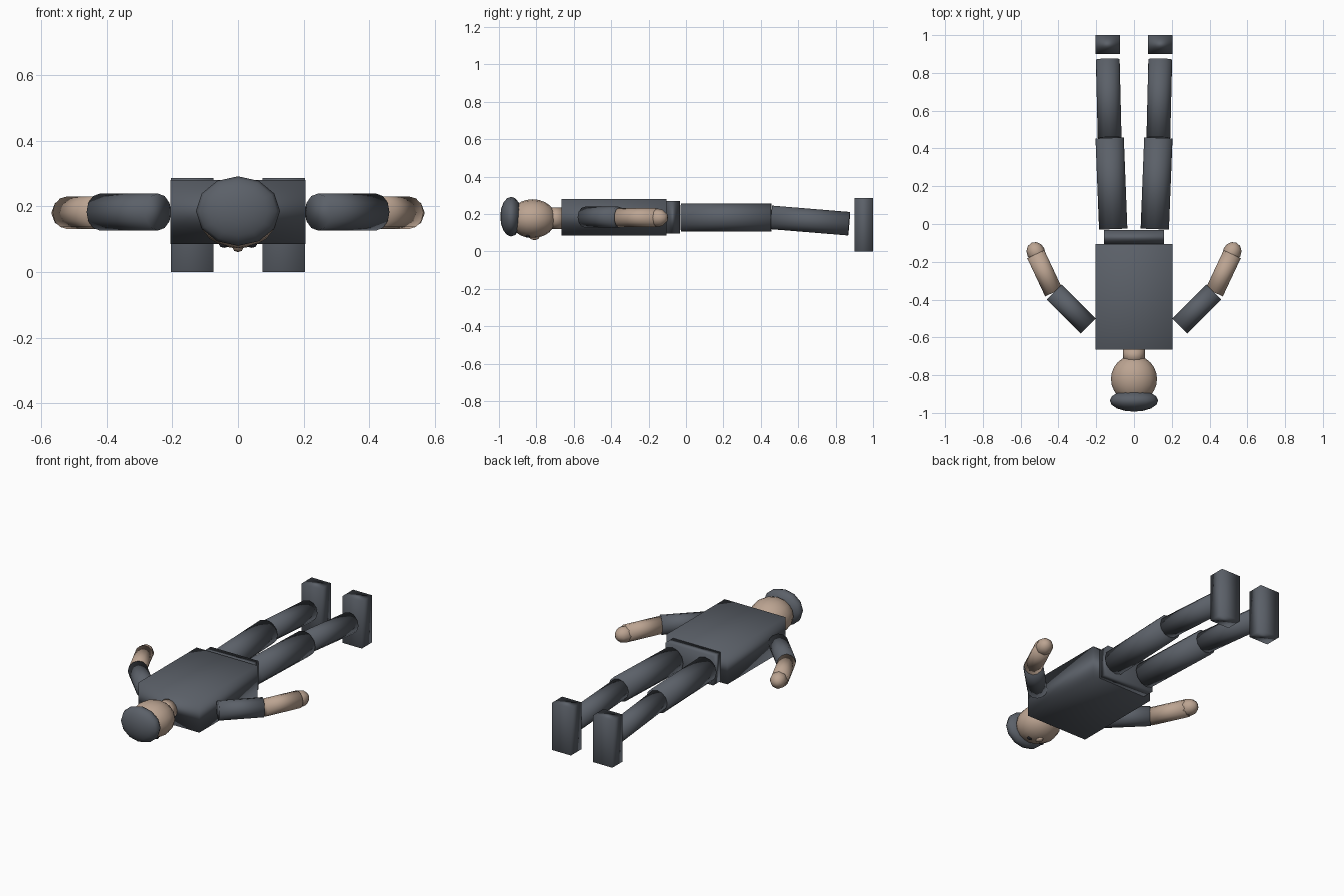
import bpy
from mathutils import Vector

if "Cube" in bpy.data.objects:
    bpy.data.objects.remove(bpy.data.objects["Cube"])


def material(name, rgb):
    m = bpy.data.materials.new(name)
    m.diffuse_color = (*rgb, 1)
    m.use_nodes = True
    m.node_tree.nodes["Principled BSDF"].inputs["Base Color"].default_value = m.diffuse_color
    return m


CLOTH = material("slate_cloth", (0.105, 0.118, 0.14))
SKIN = material("skin", (0.50, 0.37, 0.285))
DARK = material("dark_eye", (0.02, 0.02, 0.025))


def finish(name, mat):
    ob = bpy.context.object
    ob.name = name
    ob.data.materials.append(mat)
    bpy.ops.object.shade_smooth()
    return ob


def box(name, lo, hi, mat):
    lo, hi = Vector(lo), Vector(hi)
    bpy.ops.mesh.primitive_cube_add(size=1, location=(lo + hi) / 2)
    bpy.context.object.scale = hi - lo
    return finish(name, mat)


def limb(name, a, b, r, mat, sides=12):
    a, b = Vector(a), Vector(b)
    bpy.ops.mesh.primitive_cylinder_add(vertices=sides, radius=r, depth=(b - a).length,
                                        location=(a + b) / 2)
    ob = bpy.context.object
    ob.rotation_euler = (b - a).to_track_quat('Z', 'Y').to_euler()
    return finish(name, mat)


def ball(name, loc, size, mat, seg=12, rings=8, axis=(0, 1, 0)):
    # size is (across, vertical, along axis)
    bpy.ops.mesh.primitive_uv_sphere_add(segments=seg, ring_count=rings, radius=1, location=loc)
    ob = bpy.context.object
    ob.scale = size
    ob.rotation_euler = Vector(axis).to_track_quat('Z', 'Y').to_euler()
    return finish(name, mat)


# Trunk, lying face down
box("torso", (-0.205, -0.665, 0.086), (0.205, -0.105, 0.281), CLOTH)
box("pelvis", (-0.16, -0.11, 0.095), (0.16, -0.033, 0.27), CLOTH)

# Head
limb("neck", (0, -0.73, 0.178), (0, -0.66, 0.178), 0.057, SKIN)
ball("head", (0, -0.82, 0.175), (0.122, 0.104, 0.125), SKIN, 16, 12)
ball("hair", (0, -0.935, 0.186), (0.128, 0.106, 0.058), CLOTH, 12, 8)
ball("nose", (0, -0.81, 0.075), (0.017, 0.014, 0.025), SKIN, 8, 6)

for side, s in (("left", -1), ("right", 1)):
    ball(side + "_eye", (s * 0.042, -0.845, 0.084), (0.016, 0.01, 0.012), DARK, 8, 6)
    # Arms
    limb(side + "_upper_arm", (s * 0.243, -0.54, 0.183), (s * 0.422, -0.361, 0.183), 0.056, CLOTH)
    limb(side + "_forearm", (s * 0.425, -0.362, 0.181), (s * 0.52, -0.16, 0.181), 0.05, SKIN)
    ball(side + "_hand", (s * 0.519, -0.15, 0.18), (0.049, 0.049, 0.056), SKIN, 8, 6,
         (s * 0.42, 0.9, 0))
    # Legs
    limb(side + "_thigh", (s * 0.11, -0.027, 0.181), (s * 0.129, 0.456, 0.181), 0.075, CLOTH)
    limb(side + "_shin", (s * 0.129, 0.456, 0.182), (s * 0.139, 0.872, 0.148), 0.063, CLOTH)
    box(side + "_foot", (min(s * 0.075, s * 0.204), 0.9, 0),
        (max(s * 0.075, s * 0.204), 1.0, 0.286), CLOTH)
